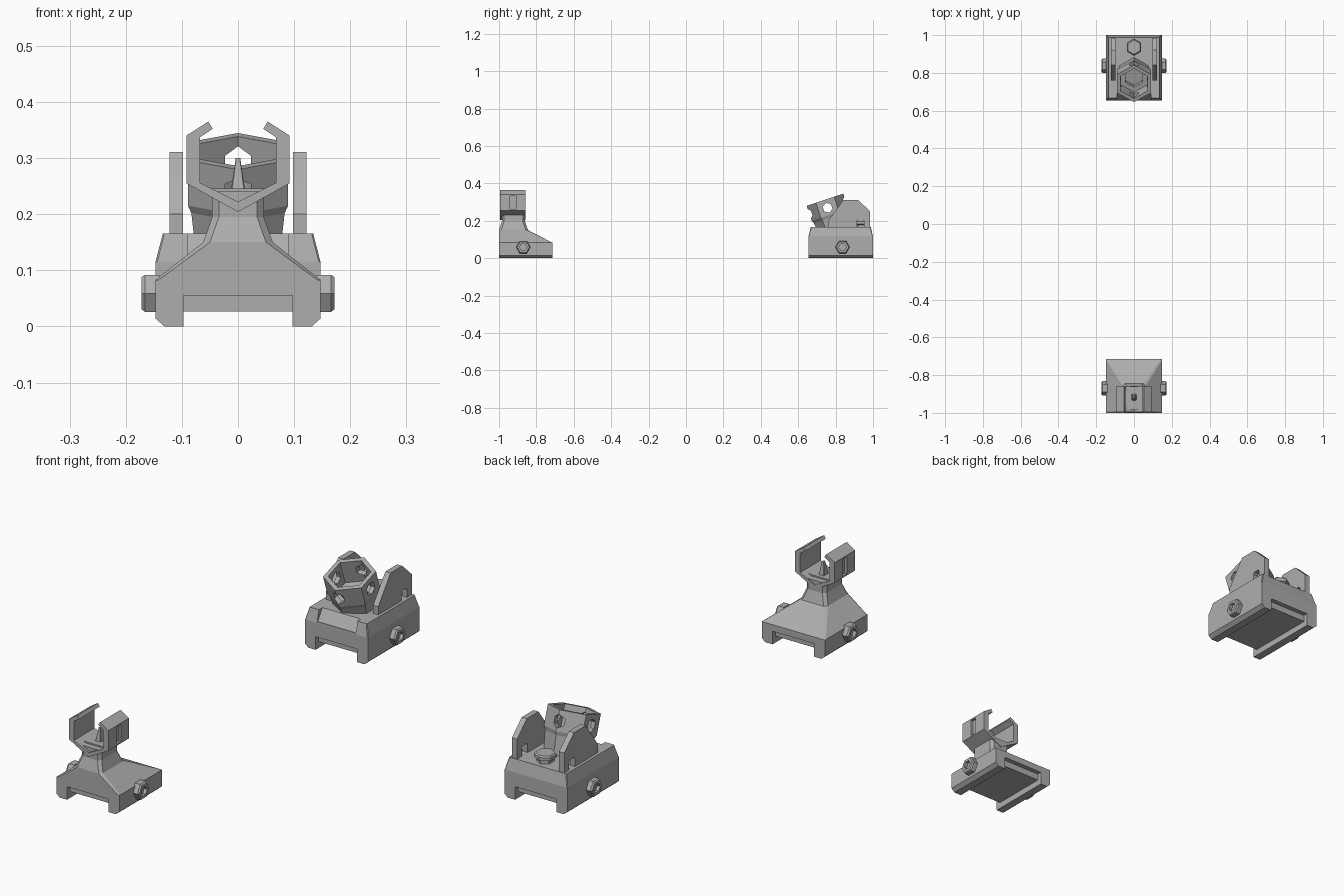
import bpy, bmesh, math
from mathutils import Matrix, Vector

cube = bpy.data.objects.get("Cube")
if cube:
    bpy.data.objects.remove(cube)

GREY = bpy.data.materials.new("grey_metal")
GREY.use_nodes = True
GREY.diffuse_color = (0.42, 0.42, 0.42, 1)
GREY.node_tree.nodes["Principled BSDF"].inputs["Base Color"].default_value = (0.42, 0.42, 0.42, 1)


def loft(name, rings):
    """Solid through a list of equal-length point rings, capped at both ends."""
    bm = bmesh.new()
    loops = [[bm.verts.new(p) for p in ring] for ring in rings]
    n = len(loops[0])
    for a, b in zip(loops, loops[1:]):
        for i in range(n):
            j = (i + 1) % n
            bm.faces.new((a[i], a[j], b[j], b[i]))
    bm.faces.new(loops[0][::-1])
    bm.faces.new(loops[-1])
    bmesh.ops.recalc_face_normals(bm, faces=bm.faces)
    mesh = bpy.data.meshes.new(name)
    bm.to_mesh(mesh)
    bm.free()
    mesh.materials.append(GREY)
    obj = bpy.data.objects.new(name, mesh)
    bpy.context.collection.objects.link(obj)
    return obj


def prism_y(name, xz, y0, y1):
    return loft(name, [[(x, y, z) for x, z in xz] for y in (y0, y1)])


def prism_x(name, yz, x0, x1):
    return loft(name, [[(x, y, z) for y, z in yz] for x in (x0, x1)])


def box(name, x0, x1, y0, y1, z0, z1):
    return prism_y(name, [(x0, z0), (x1, z0), (x1, z1), (x0, z1)], y0, y1)


def section(z, hx, y0, y1, c):
    """Horizontal rectangle with cut corners."""
    return [(-hx + c, y0, z), (hx - c, y0, z), (hx, y0 + c, z), (hx, y1 - c, z),
            (hx - c, y1, z), (-hx + c, y1, z), (-hx, y1 - c, z), (-hx, y0 + c, z)]


def hexagons(name, steps, matrix, turn=30):
    """Hexagonal turned solid from (radius, height) steps, placed by a matrix."""
    angles = [math.radians(turn + 60 * i) for i in range(6)]
    return loft(name, [[matrix @ Vector((r * math.cos(a), r * math.sin(a), h))
                        for a in angles] for r, h in steps])


def cut(obj, cutter):
    cutter.hide_render = True
    mod = obj.modifiers.new("cut", 'BOOLEAN')
    mod.object = cutter
    mod.solver = 'EXACT'
    bpy.context.view_layer.objects.active = obj
    bpy.ops.object.modifier_apply(modifier=mod.name)
    bpy.data.objects.remove(cutter)


def rail_base(name, y0, y1, top):
    """Clamp with two legs, a raised channel and a recessed channel floor."""
    half = [(0.097, 0.055), (0.097, 0), (0.131, 0), (0.147, 0.014), (0.147, top)]
    prism_y(name, half + [(-x, z) for x, z in reversed(half)], y0, y1)
    box(name + "_channel_floor", -0.098, 0.098, y0 + 0.02, y1 - 0.02, 0.027, 0.06)


def clamp_bolts(name, y, z):
    for side, label in ((1, "left"), (-1, "right")):
        m = Matrix.Translation((side * 0.14, y, z)) @ Matrix.Rotation(side * math.pi / 2, 4, 'Y')
        hexagons(f"{name}_{label}", [(0.038, 0), (0.038, 0.026), (0.033, 0.032),
                                     (0.02, 0.032), (0.02, 0.018)], m, 90)


# Front sight: clamp, flared tower and neck
rail_base("front_base", -1, -0.715, 0.083)
clamp_bolts("front_bolt", -0.87, 0.059)
loft("front_tower", [section(0.083, 0.147, -1, -0.715, 0.006),
                     section(0.15, 0.062, -1, -0.845, 0.012),
                     section(0.195, 0.046, -0.985, -0.86, 0.012),
                     section(0.24, 0.046, -0.985, -0.86, 0.012)])

# Protective wings: an open hexagonal frame with a groove on each side
outer = [(0.045, 0.352), (0.053, 0.365), (0.092, 0.34), (0.092, 0.255)]
inner = [(0.068, 0.337), (0.068, 0.256)]
frame = outer + [(0, 0.204)] + [(-x, z) for x, z in reversed(outer)]
frame += [(-x, z) for x, z in inner] + [(0, 0.222)] + inner[::-1]
wings = prism_y("front_wings", frame, -0.995, -0.857)
for s in (-1, 1):
    cut(wings, box("groove_cutter", s * 0.09 - 0.008, s * 0.09 + 0.008, -0.94, -0.91, 0.262, 0.333))
prism_y("post_ledge", [(-0.064, 0.246), (0, 0.212), (0.064, 0.246)], -0.96, -0.885)

# Tapered sighting post
loft("front_post", [section(0.24, 0.013, -0.935, -0.9, 0.002),
                    section(0.3, 0.004, -0.922, -0.91, 0.001)])

# Rear sight: clamp and shouldered deck, sloped at the front centre
rail_base("rear_base", 0.655, 1, 0.115)
clamp_bolts("rear_bolt", 0.837, 0.059)
deck = loft("rear_deck", [section(0.115, 0.147, 0.655, 1, 0.003),
                          section(0.166, 0.134, 0.667, 0.988, 0.003)])
cut(deck, prism_x("slope_cutter", [(0.64, 0.119), (0.66, 0.119), (0.7, 0.18), (0.64, 0.18)],
                  -0.09, 0.09))

# Side ears with a small arched notch
ear = [(0.76, 0.16), (0.76, 0.2), (0.80, 0.255), (0.842, 0.311), (0.92, 0.311),
       (0.985, 0.25), (0.985, 0.16), (0.952, 0.16), (0.952, 0.2), (0.945, 0.207),
       (0.921, 0.207), (0.914, 0.2), (0.914, 0.16)]
for s, label in ((1, "left"), (-1, "right")):
    prism_x(f"rear_ear_{label}", ear, s * 0.098, s * 0.122)

# Tilted hexagonal aperture drum with four sighting holes
tilt = Matrix.Translation((0, 0.743, 0.312)) @ Matrix.Rotation(math.atan2(0.065, 0.195), 4, 'X')
drum = hexagons("aperture_drum", [(0.084, -0.2), (0.096, -0.1), (0.103, -0.085), (0.103, 0),
                                  (0.083, 0), (0.08, -0.1), (0.053, -0.1), (0.053, -0.135)], tilt)
for axis in 'XY':
    m = tilt @ Matrix.Translation((0, 0, -0.045)) @ Matrix.Rotation(math.pi / 2, 4, 'Y' if axis == 'X' else 'X')
    cut(drum, hexagons("hole_cutter", [(0.027, -0.2), (0.027, 0.2)], m, 0 if axis == 'X' else 30))

# Adjustment knob on the rear deck
hexagons("adjustment_knob", [(0.034, 0.16), (0.034, 0.178), (0.044, 0.183), (0.044, 0.196),
                             (0.038, 0.202)], Matrix.Translation((0, 0.936, 0)))
